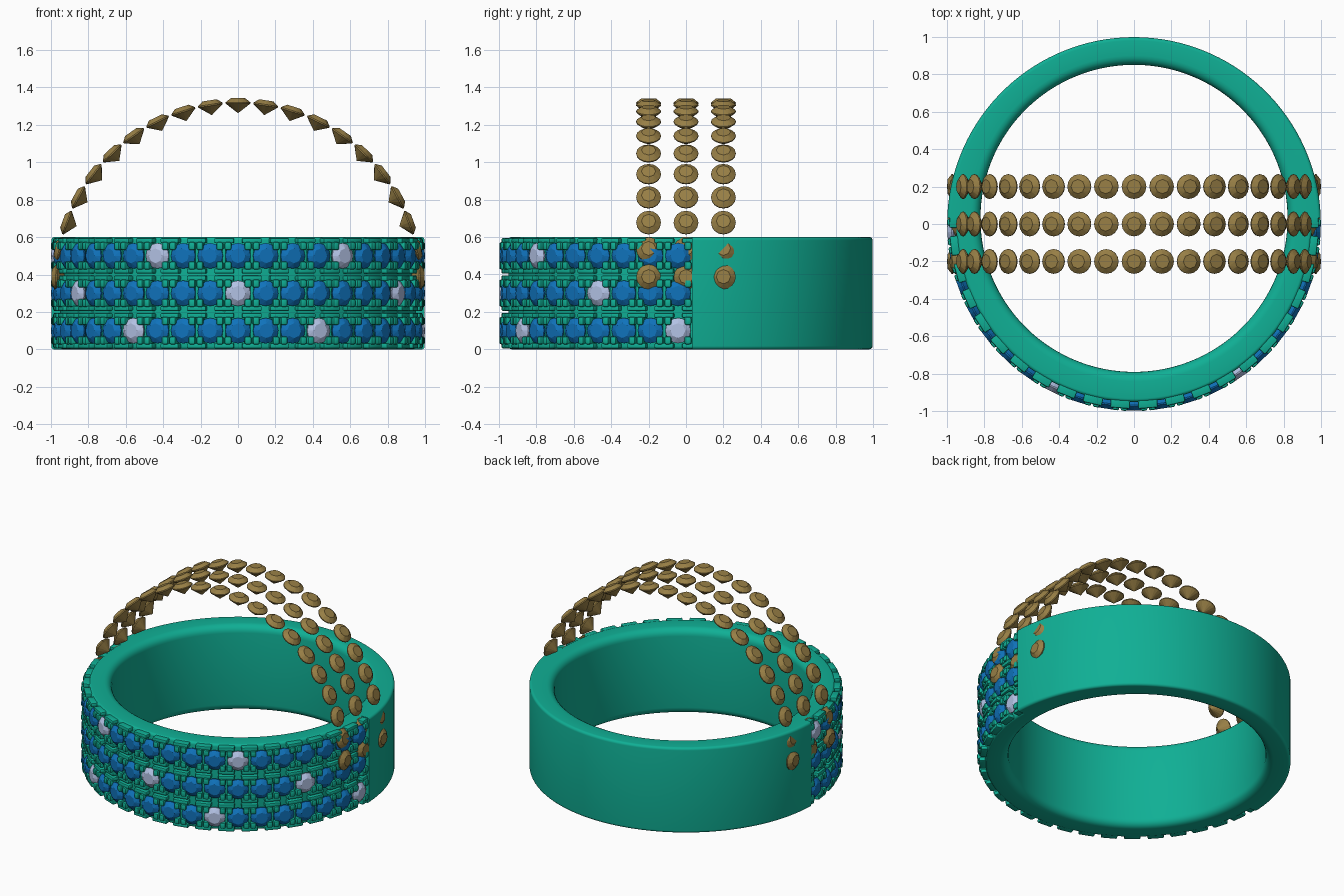
import bpy, bmesh
from math import sin, cos, pi, radians
from mathutils import Matrix, Vector

if "Cube" in bpy.data.objects:
    bpy.data.objects.remove(bpy.data.objects["Cube"])

STEP = radians(8.75)      # angle between neighbouring stones
R = 0.972                 # girdle radius of every stone row
ROWS = (0.1, 0.3, 0.5)


def material(name, rgb):
    m = bpy.data.materials.new(name)
    m.diffuse_color = (*rgb, 1)
    m.use_nodes = True
    m.node_tree.nodes["Principled BSDF"].inputs["Base Color"].default_value = m.diffuse_color
    return m


TEAL = material("teal", (0.005, 0.43, 0.30))
BLUE = material("blue", (0.005, 0.17, 0.50))
PALE = material("pale", (0.45, 0.54, 0.78))
GOLD = material("gold", (0.31, 0.21, 0.06))


def finish(name, bm, mat, smooth=None):
    bmesh.ops.recalc_face_normals(bm, faces=bm.faces)
    me = bpy.data.meshes.new(name)
    bm.to_mesh(me)
    bm.free()
    me.materials.append(mat)
    ob = bpy.data.objects.new(name, me)
    bpy.context.collection.objects.link(ob)
    if smooth:
        bpy.ops.object.select_all(action='DESELECT')
        ob.select_set(True)
        bpy.context.view_layer.objects.active = ob
        bpy.ops.object.shade_smooth_by_angle(angle=radians(smooth))
    return ob


def frame(tangent, axis, out, pos):
    """Matrix with local x, y, z along the three given directions."""
    return Matrix.Translation(pos) @ Matrix((tangent, axis, out)).transposed().to_4x4()


def band_frame(a, r, z):
    out = Vector((sin(a), -cos(a), 0))
    return frame(Vector((cos(a), sin(a), 0)), Vector((0, 0, 1)), out, out * r + Vector((0, 0, z)))


def arch_frame(a, r, y):
    out = Vector((sin(a), 0, cos(a)))
    return frame(Vector((cos(a), 0, -sin(a))), Vector((0, 1, 0)), out,
                 out * r + Vector((0, y, 0.345)))


def add_gem(bm, mat, s=0.066):
    """Brilliant cut: table, crown, girdle, pavilion and culet."""
    def ring(n, r, z, off=0.0):
        return [bm.verts.new(mat @ Vector((r * cos(2 * pi * (i + off) / n),
                                           r * sin(2 * pi * (i + off) / n), z))) for i in range(n)]
    table = ring(8, s * 0.58, 0.025)
    girdle = ring(16, s, 0.003)
    low = ring(16, s, -0.004)
    tip = bm.verts.new(mat @ Vector((0, 0, -0.055)))
    bm.faces.new(table)
    for i in range(8):
        t, u = table[i], table[(i + 1) % 8]
        g = [girdle[(2 * i + k) % 16] for k in range(3)]
        bm.faces.new((t, g[0], g[1]))
        bm.faces.new((t, g[1], u))
        bm.faces.new((u, g[1], g[2]))
    for i in range(16):
        j = (i + 1) % 16
        bm.faces.new((girdle[i], low[i], low[j], girdle[j]))
        bm.faces.new((low[i], tip, low[j]))


# Band: lofted section, front recessed for the stones, bore set slightly back
def section(a, outer):
    pts = []
    def fillet(cx, cz, rad, start):
        n = 5
        return [(cx + rad * cos(radians(start + 90 * k / n)),
                 cz + rad * sin(radians(start + 90 * k / n))) for k in range(n + 1)]
    for r, z in fillet(outer - 0.018, 0.018, 0.018, -90) + fillet(outer - 0.018, 0.582, 0.018, 0):
        pts.append((r * sin(a), -r * cos(a), z))
    for r, z in fillet(0.87, 0.55, 0.05, 90) + fillet(0.87, 0.05, 0.05, 180):
        pts.append((r * sin(a), 0.03 - r * cos(a), z))
    return pts


bm = bmesh.new()
edge = 10.5 * STEP
N = 84
secs = [section(-edge + 2 * edge * i / N, 0.95) for i in range(N + 1)]
secs += [section(edge + (2 * pi - 2 * edge) * i / N, 0.998) for i in range(N + 1)]
loops = [[bm.verts.new(p) for p in s] for s in secs]
for i, A in enumerate(loops):
    B = loops[(i + 1) % len(loops)]
    for j in range(len(A)):
        k = (j + 1) % len(A)
        bm.faces.new((A[j], B[j], B[k], A[k]))
bmesh.ops.remove_doubles(bm, verts=bm.verts, dist=1e-5)
finish("band", bm, TEAL, 35)


# Claws and scalloped rails holding the stones
def add_block(bm, mat, size):
    bmesh.ops.create_cube(bm, size=1, matrix=mat @ Matrix.Diagonal((*size, 1)))


claws, rails = bmesh.new(), bmesh.new()
for z in ROWS:
    for i in range(-10, 11):
        for side in (-1, 1):
            for up in (-1, 1):
                add_block(claws, band_frame(i * STEP + side * 0.054, 0.964, z + up * 0.052),
                          (0.036, 0.042, 0.07))
    for i in range(-10, 12):
        mid = (i - 0.5) * STEP
        add_block(rails, band_frame(mid, 0.955, z), (0.02, 0.15, 0.03))
        for up in (-1, 1):
            add_block(rails, band_frame(mid, 0.958, z + up * 0.081), (0.104, 0.027, 0.056))
for name, b, w in (("claws", claws, 0.009), ("rails", rails, 0.007)):
    bmesh.ops.bevel(b, geom=b.edges[:], offset=w, segments=2, profile=0.5, affect='EDGES')
    finish(name, b, TEAL, 40)

# Stones set in the band; every seventh is pale, shifted row by row
blue, pale = bmesh.new(), bmesh.new()
for z, shift in zip(ROWS, (3, 0, 4)):
    for i in range(-10, 11):
        add_gem(pale if (i - shift) % 7 == 0 else blue, band_frame(i * STEP, R, z), 0.068)
finish("blue_stones", blue, BLUE)
finish("pale_stones", pale, PALE)

# Three arches of loose stones over the band
for y, name in ((-0.2, "front_arch_stones"), (0.0, "middle_arch_stones"), (0.2, "back_arch_stones")):
    bm = bmesh.new()
    for i in range(-10, 11):
        add_gem(bm, arch_frame(i * STEP, R, y))
    finish(name, bm, GOLD)
